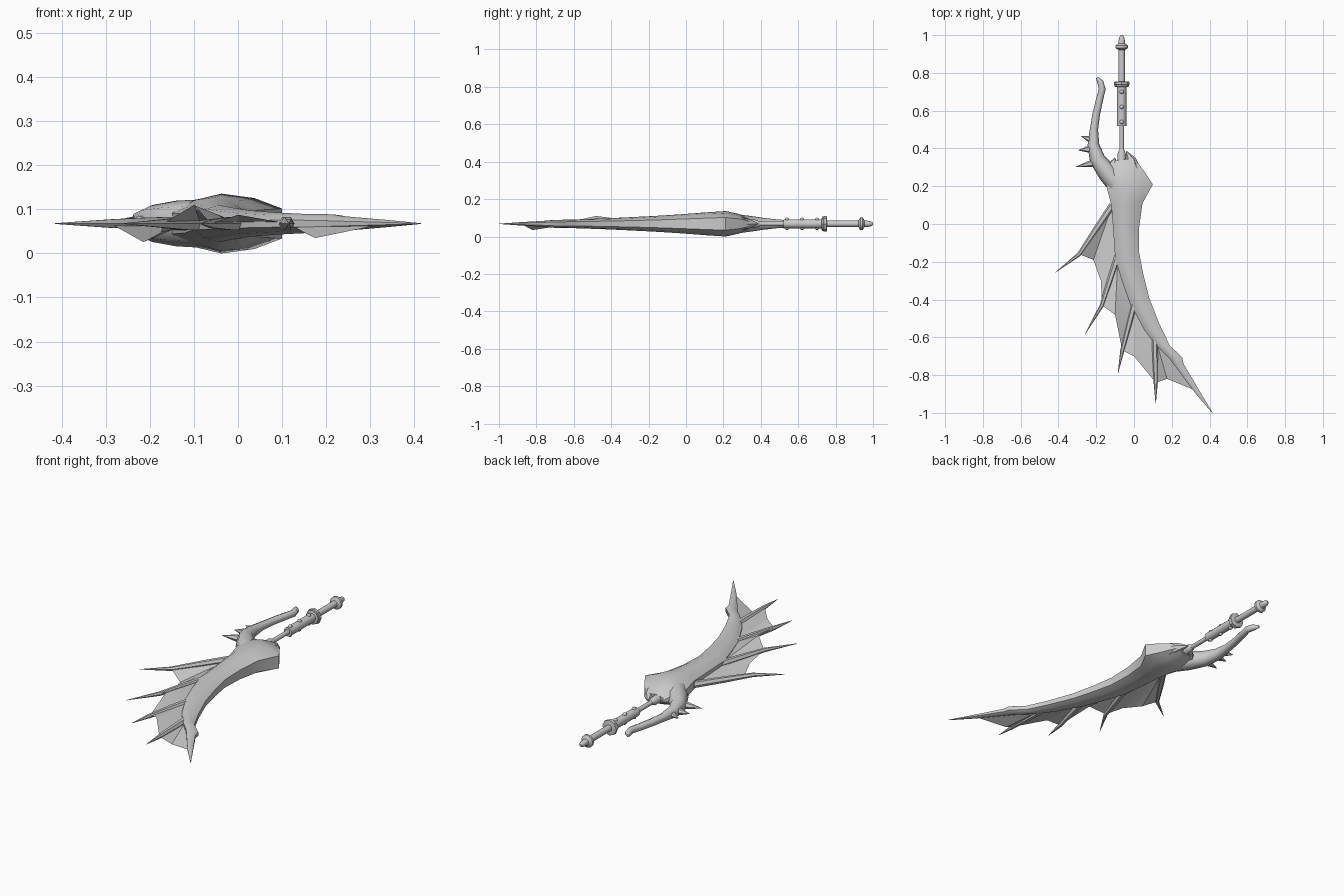
import bpy, bmesh, math
from mathutils import Vector

if "Cube" in bpy.data.objects:
    bpy.data.objects.remove(bpy.data.objects["Cube"])

ZC = 0.068   # height of the middle plane
GRIP_X = -0.065

grey = bpy.data.materials.new("plain grey")
grey.diffuse_color = (0.6, 0.6, 0.6, 1)
grey.use_nodes = True
grey.node_tree.nodes["Principled BSDF"].inputs["Base Color"].default_value = grey.diffuse_color


def finish(name, bm, angle=35, closed=True):
    if closed:
        bmesh.ops.recalc_face_normals(bm, faces=bm.faces)
    me = bpy.data.meshes.new(name)
    bm.to_mesh(me)
    bm.free()
    me.materials.append(grey)
    ob = bpy.data.objects.new(name, me)
    bpy.context.collection.objects.link(ob)
    bpy.ops.object.select_all(action='DESELECT')
    ob.select_set(True)
    bpy.context.view_layer.objects.active = ob
    bpy.ops.object.shade_smooth_by_angle(angle=math.radians(angle))
    return ob


def loft(name, rings, angle=35):
    """Skin a list of equally sized point rings and cap both ends."""
    bm = bmesh.new()
    vs = [[bm.verts.new(p) for p in r] for r in rings]
    n = len(vs[0])
    for a, b in zip(vs, vs[1:]):
        for i in range(n):
            j = (i + 1) % n
            bm.faces.new((a[i], a[j], b[j], b[i]))
    bm.faces.new(vs[0])
    bm.faces.new(vs[-1])
    return finish(name, bm, angle)


def tube(name, path, sides=8, flat=1.0, angle=50):
    """Tapered tube in the middle plane; path holds (x, y, radius)."""
    pts = [Vector((x, y, ZC)) for x, y, r in path]
    rings = []
    for i, p in enumerate(pts):
        d = (pts[min(i + 1, len(pts) - 1)] - pts[max(i - 1, 0)]).normalized()
        side = Vector((d.y, -d.x, 0))
        r = path[i][2]
        rings.append([p + side * r * math.cos(t) + Vector((0, 0, flat * r * math.sin(t)))
                      for t in (2 * math.pi * k / sides for k in range(sides))])
    return loft(name, rings, angle)


# Handle: rod, grip, collar and pommel as turned profiles (y, radius)
def turned(name, profile, sides=12):
    tube(name, [(GRIP_X, y, r) for y, r in profile], sides, angle=40)


def turned_rings(name, profile, sides=12):
    rings = [[(GRIP_X + r * math.cos(t), y, ZC + r * math.sin(t))
              for t in (2 * math.pi * k / sides for k in range(sides))] for y, r in profile]
    loft(name, rings, 40)


turned_rings("ferrule", [(0.31, 0.022), (0.37, 0.022), (0.395, 0.013)])
turned_rings("handle_rod", [(0.36, 0.012), (0.54, 0.012)])
turned_rings("grip", [(0.52, 0.024), (0.73, 0.024)])
turned_rings("collar", [(0.725, 0.030), (0.728, 0.038), (0.735, 0.038), (0.738, 0.042),
                        (0.752, 0.042), (0.755, 0.030)], 8)
turned_rings("upper_rod", [(0.75, 0.017), (0.94, 0.017)])
turned_rings("pommel", [(0.922, 0.018), (0.932, 0.034), (0.944, 0.034), (0.955, 0.018),
                        (0.975, 0.016), (0.99, 0.013), (1.0, 0.006)])

# Rivets on the upper and lower side of the grip
bm = bmesh.new()
for y in (0.54, 0.62, 0.70):
    for s in (-1, 1):
        ret = bmesh.ops.create_uvsphere(bm, u_segments=8, v_segments=6, radius=0.012)
        bmesh.ops.translate(bm, verts=ret["verts"], vec=(GRIP_X, y, ZC + s * 0.021))
finish("grip_rivets", bm)

# Blade body: left point, right point and half height of each section
sections = [
    (-0.10, 0.335, 0.00, 0.350, 0.024),
    (-0.145, 0.285, 0.05, 0.285, 0.052),
    (-0.15, 0.215, 0.10, 0.210, 0.068),
    (-0.12, 0.10, 0.045, 0.11, 0.061),
    (-0.11, -0.03, 0.027, -0.02, 0.051),
    (-0.10, -0.18, 0.027, -0.15, 0.042),
    (-0.06, -0.31, 0.048, -0.26, 0.036),
    (-0.02, -0.42, 0.080, -0.39, 0.030),
    (0.055, -0.56, 0.135, -0.53, 0.025),
    (0.115, -0.64, 0.190, -0.645, 0.022),
    (0.185, -0.71, 0.255, -0.705, 0.021),
    (0.215, -0.75, 0.262, -0.74, 0.017),
    (0.320, -0.89, 0.342, -0.875, 0.009),
    (0.413, -1.0, 0.416, -0.998, 0.001),
]
half = [(-1, 0.35), (-0.6, 0.78), (-0.1, 1.0), (0.5, 0.85), (1, 0.5)]
outline = half + [(u, -w) for u, w in reversed(half)]
rings = []
for lx, ly, rx, ry, h in sections:
    a, b = Vector((lx, ly, ZC)), Vector((rx, ry, ZC))
    rings.append([a.lerp(b, (u + 1) / 2) + Vector((0, 0, w * h)) for u, w in outline])
loft("blade_body", rings, 40)

# Horned lugs around the ferrule
tube("right_lug", [(0.0, 0.27, 0.045), (-0.015, 0.34, 0.026), (-0.04, 0.385, 0.003)], 6)
tube("left_lug", [(-0.10, 0.27, 0.045), (-0.115, 0.32, 0.022), (-0.10, 0.35, 0.003)], 6)

# Curved guard arm with thorns
tube("guard_arm", [(-0.08, 0.20, 0.055), (-0.14, 0.27, 0.052), (-0.195, 0.345, 0.042),
                   (-0.215, 0.42, 0.031), (-0.212, 0.50, 0.022), (-0.20, 0.58, 0.020),
                   (-0.182, 0.66, 0.019), (-0.168, 0.715, 0.018), (-0.178, 0.75, 0.017),
                   (-0.195, 0.775, 0.007)], 8)
for i, (x, y, tx, ty, r) in enumerate([(-0.21, 0.44, -0.28, 0.465, 0.022),
                                       (-0.21, 0.40, -0.295, 0.39, 0.025),
                                       (-0.18, 0.33, -0.307, 0.303, 0.026)]):
    tube("guard_thorn_%d" % (i + 1), [(x, y, r), ((x + tx) / 2, (y + ty) / 2, r * 0.6),
                                      (tx, ty, 0.001)], 6)

# Wing spines: root, bend and tip
spines = [
    [(-0.115, 0.10), (-0.29, -0.16), (-0.415, -0.255)],
    [(-0.085, -0.17), (-0.17, -0.43), (-0.26, -0.585)],
    [(0.005, -0.41), (-0.062, -0.67), (-0.085, -0.79)],
    [(0.11, -0.59), (0.115, -0.84), (0.115, -0.95)],
]
for i, (a, b, c) in enumerate(spines):
    m = ((a[0] + b[0]) / 2, (a[1] + b[1]) / 2)
    tube("wing_spine_%d" % (i + 1),
         [(*a, 0.018), (*m, 0.016), (*b, 0.011), (*c, 0.001)], 6, angle=30)

# Wing webs: thin sheets folded along a line from the shared root to the rim
webs = [
    (spines[0], spines[1], [(-0.215, -0.19, -0.042), (-0.175, -0.30, -0.02)]),
    (spines[1], spines[2], [(-0.10, -0.48, 0.042)]),
    (spines[2], spines[3], [(0.0, -0.70, 0.02)]),
    (spines[3], [(0.22, -0.72), (0.335, -0.885)], [(0.175, -0.82, -0.033)]),
]
for i, (s, e, rim) in enumerate(webs):
    bm = bmesh.new()
    flat = lambda p: bm.verts.new((p[0], p[1], ZC))
    root, end_root = flat(s[0]), flat(e[0])
    edge = [flat(s[1])] + [bm.verts.new((x, y, ZC + z)) for x, y, z in rim] + [flat(e[1])]
    fold = len(edge) - 2
    for k in range(len(edge) - 1):
        bm.faces.new((root if k < fold else end_root, edge[k], edge[k + 1]))
    bm.faces.new((root, edge[fold], end_root))
    finish("wing_web_%d" % (i + 1), bm, 20)
